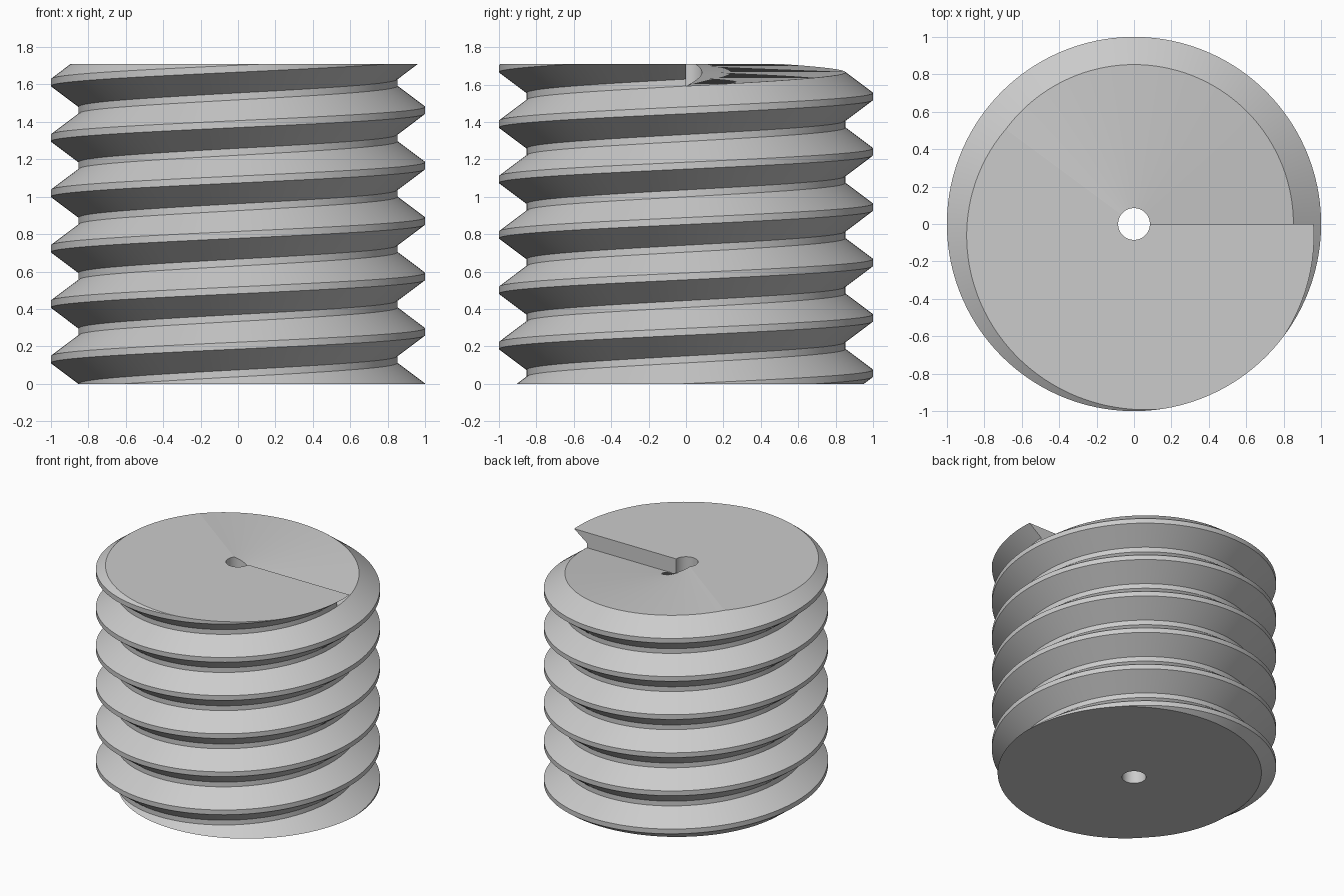
import bpy
import bmesh
from math import cos, sin, tau, radians

cube = bpy.data.objects.get("Cube")
if cube:
    bpy.data.objects.remove(cube, do_unlink=True)

PITCH = 0.296
TURNS = 7
HEIGHT = 1.71
TOP_START = 1.592      # where the spiral top begins, at the step
CREST, ROOT, BORE = 1.0, 0.852, 0.085
FLAT = PITCH / 8       # flat width on crest and root
FLANK = PITCH / 2 - FLAT
STEPS = 120

# One thread section: outer profile going up, then the bore going down
section = []
for k in range(TURNS, 0, -1):
    z = TOP_START - k * PITCH
    section += [(ROOT, z), (ROOT, z + FLAT),
                (CREST, z + FLAT + FLANK), (CREST, z + 2 * FLAT + FLANK)]
section.append((ROOT, TOP_START))
section += [(BORE, TOP_START - k * PITCH) for k in range(TURNS + 1)]

# Sweep the section one turn while it climbs one pitch
bm = bmesh.new()
rings = []
for i in range(STEPS + 1):
    a = tau * i / STEPS
    rise = PITCH * i / STEPS
    rings.append([bm.verts.new((r * cos(a), r * sin(a), z + rise))
                  for r, z in section])
for lower, upper in zip(rings, rings[1:]):
    for j in range(len(section) - 1):
        bm.faces.new((lower[j], upper[j], upper[j + 1], lower[j + 1]))

# Step wall closing the end of the spiral
top = 4 * TURNS
bm.faces.new(rings[-1][top - 4:top + 3])
bmesh.ops.remove_doubles(bm, verts=bm.verts[:], dist=1e-4)


# Trim flat at both ends and cap the cuts
def trim(z, direction):
    bmesh.ops.bisect_plane(bm, geom=bm.verts[:] + bm.edges[:] + bm.faces[:],
                           plane_co=(0, 0, z), plane_no=(0, 0, direction),
                           clear_outer=True)
    bmesh.ops.remove_doubles(bm, verts=bm.verts[:], dist=1e-4)
    rim = [e for e in bm.edges if e.is_boundary
           and all(abs(v.co.z - z) < 1e-3 for v in e.verts)]
    bmesh.ops.triangle_fill(bm, edges=rim, use_beauty=True,
                            normal=(0, 0, direction))


trim(0, -1)
trim(HEIGHT, 1)
bmesh.ops.recalc_face_normals(bm, faces=bm.faces[:])

mesh = bpy.data.meshes.new("threaded_rod")
bm.to_mesh(mesh)
bm.free()
rod = bpy.data.objects.new("threaded_rod", mesh)
bpy.context.scene.collection.objects.link(rod)

# Plain grey material
grey = bpy.data.materials.new("light_grey")
grey.use_nodes = True
colour = (0.6, 0.6, 0.6, 1)
grey.diffuse_color = colour
grey.node_tree.nodes["Principled BSDF"].inputs["Base Color"].default_value = colour
mesh.materials.append(grey)

# Smooth thread, flat ends
bpy.ops.object.select_all(action='DESELECT')
rod.select_set(True)
bpy.context.view_layer.objects.active = rod
bpy.ops.object.shade_smooth_by_angle(angle=radians(30))
for face in mesh.polygons:
    if abs(face.normal.z) > 0.999:
        face.use_smooth = False
